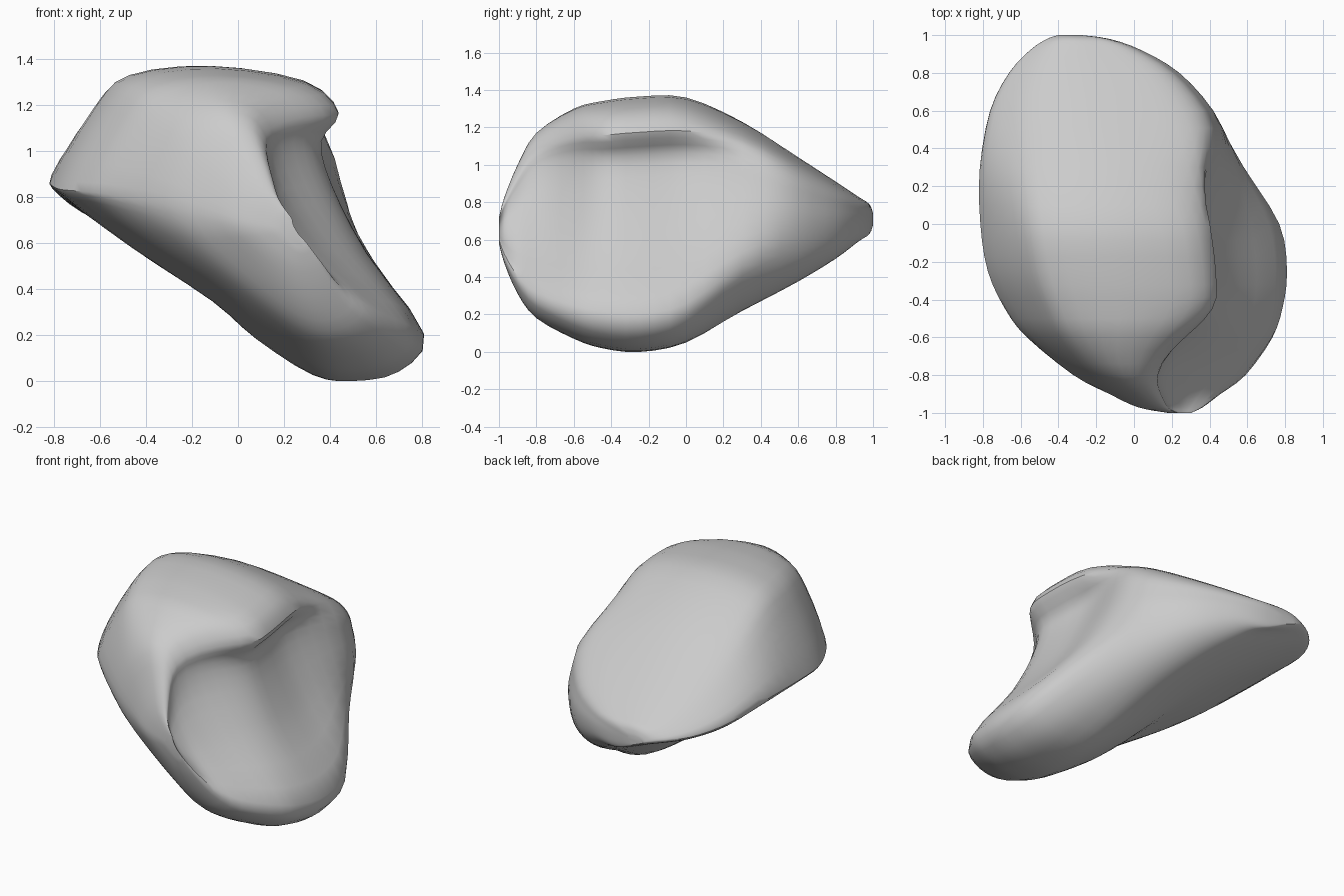
import bpy
import bmesh
from mathutils import Vector

default_cube = bpy.data.objects.get("Cube")
if default_cube:
    bpy.data.objects.remove(default_cube, do_unlink=True)

# Cross-sections in a unit box, clockwise from the left edge:
# left edge, crown, rim, hollow, lower right lip, underside
FRONT_SECTION = [(0, .64), (.07, .82), (.17, .94), (.28, 1), (.39, .98), (.46, .9),
                 (.48, .81), (.54, .65), (.73, .39), (1, .14), (.96, .04), (.82, 0),
                 (.67, .03), (.49, .14), (.32, .26), (.13, .41), (.03, .52)]
MIDDLE_SECTION = [(0, .64), (.11, .87), (.2, .97), (.42, 1), (.67, .955), (.76, .86),
                  (.71, .77), (.74, .63), (.84, .41), (1, .15), (.93, .03), (.8, 0),
                  (.69, .02), (.54, .13), (.42, .25), (.2, .42), (.02, .58)]
BACK_SECTION = [(0, .68), (.1, .84), (.22, .94), (.42, 1), (.67, .98), (.86, .93),
                (.95, .83), (.98, .68), (1, .5), (.99, .3), (.95, .13), (.87, .02),
                (.76, 0), (.6, .1), (.42, .24), (.2, .42), (.04, .57)]

# Outline of the stone along its length: y, left, right, bottom, top
OUTLINE = [(-1, .18, .3, .58, .72), (-.97, .02, .36, .47, .83), (-.9, -.13, .45, .31, 1),
           (-.8, -.32, .58, .18, 1.17), (-.6, -.56, .73, .07, 1.3),
           (-.45, -.67, .785, .02, 1.34), (-.25, -.76, .81, 0, 1.365),
           (0, -.8, .77, .05, 1.36), (.3, -.81, .59, .22, 1.23),
           (.6, -.76, .42, .38, 1.04), (.8, -.66, .24, .5, .91),
           (.92, -.55, .04, .59, .83), (.98, -.46, -.13, .63, .79), (1, -.4, -.28, .68, .74)]


def smooth_path(points, steps, closed):
    """Run a smooth curve through the points."""
    points = [Vector(p) for p in points]
    count = len(points)

    def pick(i):
        return points[i % count] if closed else points[max(0, min(count - 1, i))]

    result = []
    for i in range(count if closed else count - 1):
        a, b, c, d = (pick(i + k) for k in (-1, 0, 1, 2))
        for s in range(steps):
            t = s / steps
            result.append(b + (c - a) * (t / 2)
                          + (a * 2 - b * 5 + c * 4 - d) * (t * t / 2)
                          + (b * 3 - a - c * 3 + d) * (t ** 3 / 2))
    if not closed:
        result.append(points[-1])
    return result


def ease(value):
    value = max(0, min(1, value))
    return value * value * (3 - 2 * value)


def section_at(y):
    """Blend from the hollowed front section to the rounded back section."""
    to_front, to_back = ease((-.38 - y) / .52), ease((y + .1) / .7)
    blended = []
    for front, middle, back in zip(FRONT_SECTION, MIDDLE_SECTION, BACK_SECTION):
        point = Vector(middle).lerp(Vector(front), to_front)
        blended.append(point.lerp(Vector(back), to_back))
    return smooth_path(blended, 3, True)


def make_material(name, color):
    material = bpy.data.materials.new(name)
    material.use_nodes = True
    material.diffuse_color = color
    material.node_tree.nodes["Principled BSDF"].inputs["Base Color"].default_value = color
    return material


# Stone body: loft the sections from front to back
bm = bmesh.new()
rings = []
for y, left, right, bottom, top in smooth_path(OUTLINE, 3, False):
    rings.append([bm.verts.new((left + (right - left) * u, y, bottom + (top - bottom) * v))
                  for u, v in section_at(y)])
for ring, following in zip(rings, rings[1:]):
    for i in range(len(ring)):
        bm.faces.new((ring[i - 1], ring[i], following[i], following[i - 1]))
for end in (rings[0], rings[-1]):
    bm.faces.new(end)
bmesh.ops.recalc_face_normals(bm, faces=bm.faces)

mesh = bpy.data.meshes.new("stone")
bm.to_mesh(mesh)
bm.free()
stone = bpy.data.objects.new("stone", mesh)
bpy.context.collection.objects.link(stone)
mesh.materials.append(make_material("pale grey", (.6, .6, .6, 1)))

bpy.context.view_layer.objects.active = stone
stone.select_set(True)
bpy.ops.object.shade_smooth_by_angle(angle=.7)
